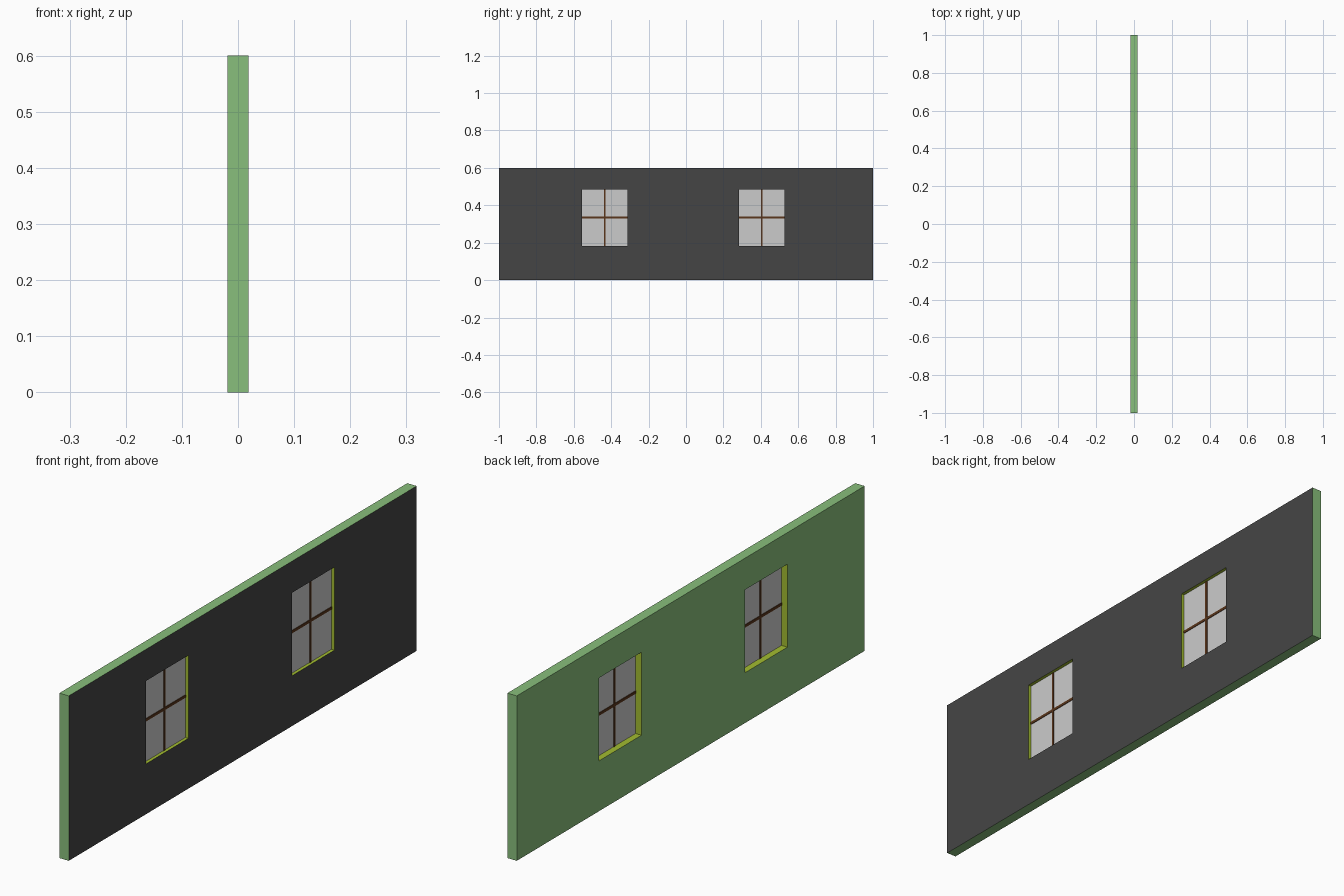
import bpy, bmesh

if "Cube" in bpy.data.objects:
    bpy.data.objects.remove(bpy.data.objects["Cube"])

HALF_T, HEIGHT = 0.019, 0.6
SILL, HEAD = 0.183, 0.485          # window opening heights
WINDOWS = [(-0.556, -0.313), (0.283, 0.527)]
GLASS_X = 0.006


def material(name, rgb):
    m = bpy.data.materials.new(name)
    m.diffuse_color = (*rgb, 1)
    m.use_nodes = True
    m.node_tree.nodes["Principled BSDF"].inputs["Base Color"].default_value = m.diffuse_color
    return m


green = material("green_paint", (0.25, 0.52, 0.20))
dark = material("dark_paint", (0.06, 0.06, 0.06))
lime = material("lime_reveal", (0.36, 0.50, 0.03))
brown = material("brown_wood", (0.10, 0.035, 0.01))


def box(name, lo, hi, mat=None):
    bm = bmesh.new()
    bmesh.ops.create_cube(bm, size=1)
    for v in bm.verts:
        v.co = [a + (c + 0.5) * (b - a) for a, b, c in zip(lo, hi, v.co)]
    me = bpy.data.meshes.new(name)
    bm.to_mesh(me)
    bm.free()
    if mat:
        me.materials.append(mat)
    ob = bpy.data.objects.new(name, me)
    bpy.context.collection.objects.link(ob)
    return ob


# wall: a sheet of cells with the openings left out, extruded to thickness
ys = [-1, *WINDOWS[0], *WINDOWS[1], 1]
zs = [0, SILL, HEAD, HEIGHT]
bm = bmesh.new()
grid = [[bm.verts.new((-HALF_T, y, z)) for z in zs] for y in ys]
for i in range(5):
    for j in range(3):
        if not (j == 1 and i in (1, 3)):
            bm.faces.new((grid[i][j], grid[i + 1][j], grid[i + 1][j + 1], grid[i][j + 1]))
ext = bmesh.ops.extrude_face_region(bm, geom=bm.faces[:], use_keep_orig=True)
for v in ext["geom"]:
    if isinstance(v, bmesh.types.BMVert):
        v.co.x = HALF_T
bmesh.ops.recalc_face_normals(bm, faces=bm.faces[:])
# green all round, dark on the right face, lime inside the openings
for f in bm.faces:
    c = f.calc_center_median()
    if c.x > HALF_T - 1e-4:
        f.material_index = 1
    elif abs(c.x) < 1e-4 and abs(c.y) < 0.99 and 0.01 < c.z < HEIGHT - 0.01:
        f.material_index = 2
me = bpy.data.meshes.new("wall")
bm.to_mesh(me)
bm.free()
for m in (green, dark, lime):
    me.materials.append(m)
bpy.context.collection.objects.link(bpy.data.objects.new("wall", me))

# window panes with crossed glazing bars
B, D = 0.005, 0.003
for n, (y0, y1) in enumerate(WINDOWS, 1):
    yc, zc = (y0 + y1) / 2, (SILL + HEAD) / 2
    box(f"pane_{n}", (GLASS_X - 0.001, y0, SILL), (GLASS_X + 0.001, y1, HEAD))
    box(f"vertical_bar_{n}", (GLASS_X - D, yc - B, SILL), (GLASS_X + D, yc + B, HEAD), brown)
    box(f"horizontal_bar_{n}", (GLASS_X - D, y0, zc - B), (GLASS_X + D, y1, zc + B), brown)
